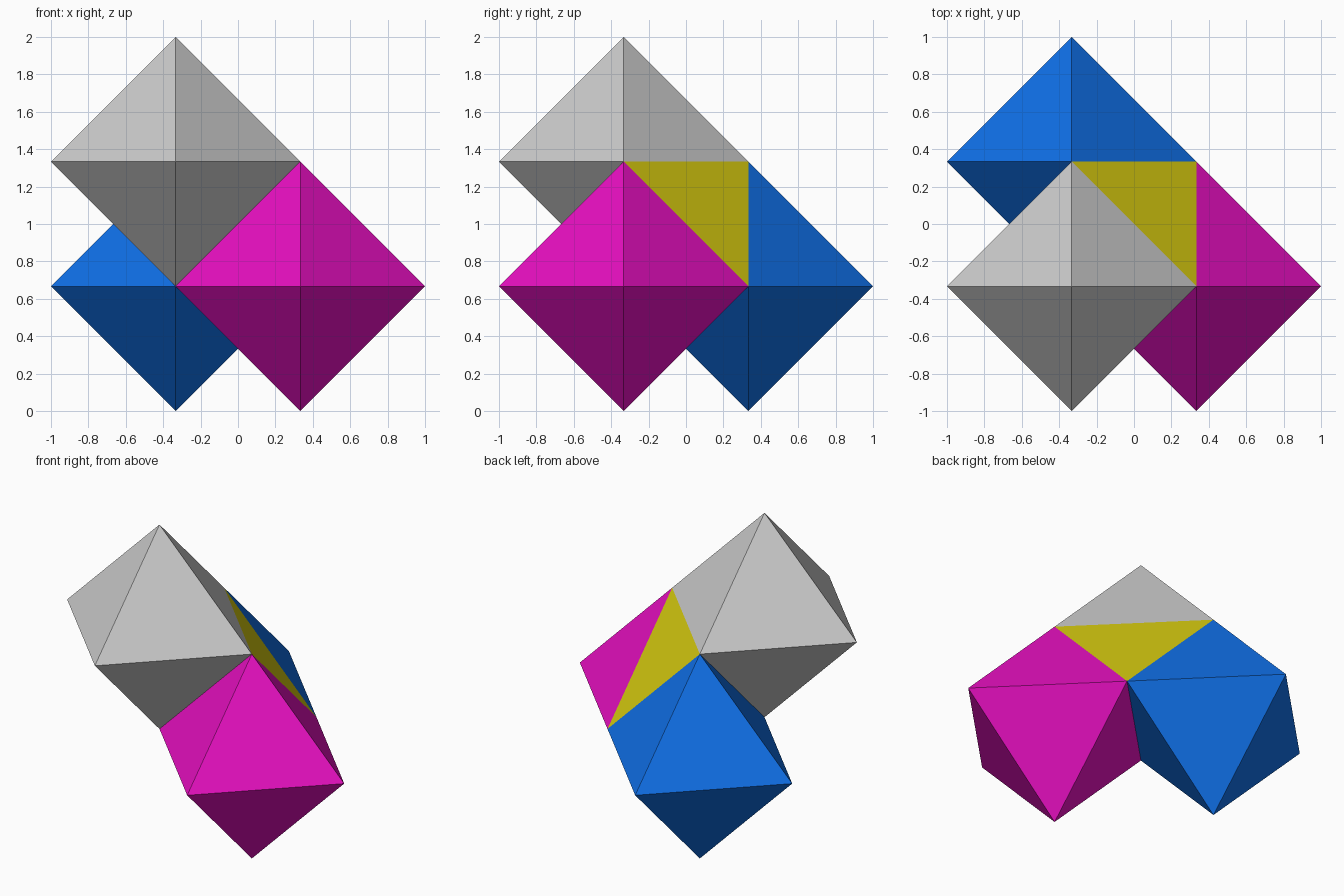
import bpy, bmesh
from mathutils import Vector

if "Cube" in bpy.data.objects:
    bpy.data.objects.remove(bpy.data.objects["Cube"])

R = 2 / 3   # octahedron radius
H = 1 / 3   # centre offset


def solid(name, points, location, color=None):
    """Flat-faced convex solid spanning the given points."""
    bm = bmesh.new()
    for p in points:
        bm.verts.new(p)
    bmesh.ops.convex_hull(bm, input=bm.verts)
    bmesh.ops.recalc_face_normals(bm, faces=bm.faces)
    mesh = bpy.data.meshes.new(name)
    bm.to_mesh(mesh)
    bm.free()
    obj = bpy.data.objects.new(name, mesh)
    obj.location = location
    bpy.context.collection.objects.link(obj)
    if color:
        mat = bpy.data.materials.new(name + "_color")
        mat.diffuse_color = (*color, 1)
        mat.use_nodes = True
        mat.node_tree.nodes["Principled BSDF"].inputs["Base Color"].default_value = mat.diffuse_color
        mesh.materials.append(mat)
    return obj


# Three octahedra that all meet at one corner
octa = [Vector([s * R if i == axis else 0 for i in range(3)])
        for axis in range(3) for s in (-1, 1)]
solid("top_octahedron", octa, (-H, -H, 2 * R))
solid("right_octahedron", octa, (H, -H, R), (0.8, 0.005, 0.53))
solid("back_octahedron", octa, (-H, H, R), (0.005, 0.16, 0.8))

# Tetrahedron filling the space between them (alternate corners of a cube)
tetra = [(H, -H, H), (-H, H, H), (H, H, -H), (-H, -H, -H)]
solid("middle_tetrahedron", tetra, (0, 0, 1), (0.68, 0.6, 0.005))
